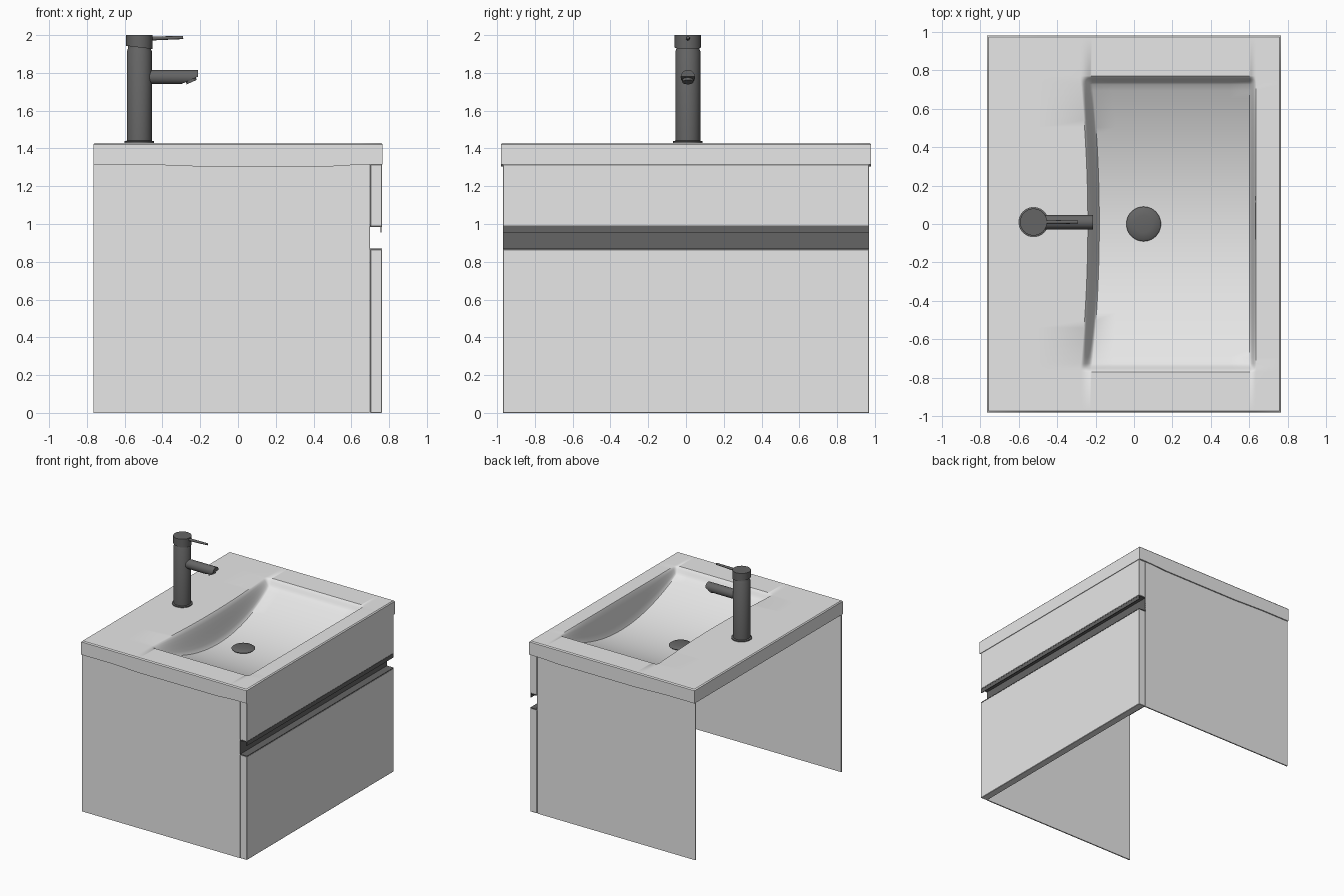
import bpy, bmesh, math
from mathutils import Vector

if "Cube" in bpy.data.objects:
    bpy.data.objects.remove(bpy.data.objects["Cube"])


def material(name, value):
    m = bpy.data.materials.new(name)
    m.use_nodes = True
    color = (value, value, value, 1)
    m.diffuse_color = color
    m.node_tree.nodes["Principled BSDF"].inputs["Base Color"].default_value = color
    return m


WHITE = material("white lacquer", 0.8)
DARK = material("dark metal", 0.13)


def finish(name, bm, mat, smooth=False):
    bmesh.ops.recalc_face_normals(bm, faces=bm.faces)
    me = bpy.data.meshes.new(name)
    bm.to_mesh(me)
    bm.free()
    me.materials.append(mat)
    ob = bpy.data.objects.new(name, me)
    bpy.context.collection.objects.link(ob)
    if smooth:
        bpy.ops.object.select_all(action='DESELECT')
        ob.select_set(True)
        bpy.context.view_layer.objects.active = ob
        bpy.ops.object.shade_smooth_by_angle(angle=math.radians(40))
    return ob


def box(name, lo, hi, mat, bevel=0):
    bm = bmesh.new()
    bmesh.ops.create_cube(bm, size=1)
    for v in bm.verts:
        v.co = [lo[i] if v.co[i] < 0 else hi[i] for i in range(3)]
    if bevel:
        bmesh.ops.bevel(bm, geom=bm.edges[:], offset=bevel, segments=1, affect='EDGES')
    return finish(name, bm, mat)


def rod(bm, start, end, r1, r2=None, sides=32):
    """Capped cylinder or cone between two points."""
    a, b = Vector(start), Vector(end)
    axis = b - a
    mat = axis.to_track_quat('Z', 'Y').to_matrix().to_4x4()
    mat.translation = (a + b) / 2
    return bmesh.ops.create_cone(bm, cap_ends=True, segments=sides, radius1=r1,
                                 radius2=r1 if r2 is None else r2,
                                 depth=axis.length, matrix=mat)["verts"]


def lathe(name, x, y, profile, mat, sides=40):
    """Revolve (radius, z) pairs about a vertical axis."""
    bm = bmesh.new()
    verts = [bm.verts.new((x + r, y, z)) for r, z in profile]
    edges = [bm.edges.new(p) for p in zip(verts, verts[1:])]
    bmesh.ops.spin(bm, geom=verts + edges, cent=(x, y, 0), axis=(0, 0, 1),
                   angle=math.tau, steps=sides)
    bmesh.ops.remove_doubles(bm, verts=bm.verts, dist=0.0002)
    return finish(name, bm, mat, True)


# Cabinet: two thin side panels, open back and bottom
for name, y in (("right_side_panel", -0.97), ("left_side_panel", 0.96)):
    box(name, (-0.765, y, 0), (0.697, y + 0.01, 1.316), WHITE)

# Drawer fronts
box("lower_drawer_front", (0.7, -0.97, 0), (0.762, 0.97, 0.865), WHITE, 0.003)
box("upper_drawer_front", (0.7, -0.97, 0.99), (0.762, 0.97, 1.316), WHITE, 0.003)

# Dark finger-pull channel between the drawers
box("channel_back", (0.692, -0.97, 0.865), (0.7, 0.97, 0.99), DARK)
box("channel_floor", (0.7, -0.97, 0.864), (0.762, 0.97, 0.87), DARK)
box("channel_top", (0.7, -0.97, 0.984), (0.762, 0.97, 0.991), DARK)
box("channel_lip", (0.755, -0.97, 0.955), (0.761, 0.97, 0.988), DARK)

# Washbasin: slab with a curved trough, top and underside from one grid
HX, HY, BOWL_Y = 0.765, 0.98, 0.77
TOP, BOTTOM, ROUND = 1.43, 1.315, 0.008


def smoothstep(t):
    t = min(max(t, 0), 1)
    return t * t * (3 - 2 * t)


def depth(y):
    t = abs(y) / BOWL_Y
    if t >= 1:
        return 0
    return 0.035 * smoothstep((BOWL_Y - abs(y)) / 0.045) + 0.205 * (1 - t * t)


def columns(y):
    """(x, bowl factor) pairs across the slab at a given y."""
    rim = -0.24 - 0.04 * min(1, abs(y) / BOWL_Y) ** 2
    cols = [(-HX, 0), (-HX + ROUND, 0), (-0.5, 0)]
    cols += [(rim + 0.06 * i / 8, smoothstep(i / 8)) for i in range(9)]
    cols += [(rim + 0.06 + (0.54 - rim) * i / 8, 1) for i in range(1, 8)]
    cols += [(0.6 + 0.035 * i / 6, 1 - smoothstep(i / 6)) for i in range(7)]
    return cols + [(HX - ROUND, 0), (HX, 0)]


half = [BOWL_Y * i / 20 for i in range(1, 19)]
half += [BOWL_Y - 0.045 + 0.009 * i for i in range(6)] + [HY - ROUND, HY]
rows = [-y for y in reversed(half)] + [0] + half
bm = bmesh.new()
upper, lower = [], []
for y in rows:
    up, low = [], []
    for x, f in columns(y):
        edge = abs(x) >= HX - 1e-6 or abs(y) >= HY - 1e-6
        drop = f * depth(y)
        up.append(bm.verts.new((x, y, TOP - drop - ROUND * edge)))
        sag = 0.01 * smoothstep((x + 0.45) / 0.25) * smoothstep((0.68 - x) / 0.2)
        low.append(bm.verts.new((x, y, BOTTOM - sag - 0.8 * drop)))
    upper.append(up)
    lower.append(low)
nr, nc = len(rows), len(upper[0])
for sheet in (upper, lower):
    for j in range(nr - 1):
        for i in range(nc - 1):
            bm.faces.new((sheet[j][i], sheet[j][i + 1], sheet[j + 1][i + 1], sheet[j + 1][i]))
rim = [(0, i) for i in range(nc)] + [(j, nc - 1) for j in range(1, nr)]
rim += [(nr - 1, i) for i in range(nc - 2, -1, -1)] + [(j, 0) for j in range(nr - 2, 0, -1)]
for (a, b), (c, d) in zip(rim, rim[1:] + rim[:1]):
    bm.faces.new((upper[a][b], upper[c][d], lower[c][d], lower[a][b]))
finish("washbasin", bm, WHITE, True)

# Drain plug: domed cap on a stem
lathe("drain_plug", 0.05, 0, [(0, 1.17), (0.05, 1.17), (0.05, 1.203), (0.085, 1.207),
                              (0.09, 1.213), (0.08, 1.221), (0.045, 1.226), (0, 1.228)], DARK)

# Faucet body: base flange, column and neck
FX, FY = -0.522, 0.01
lathe("faucet_body", FX, FY, [(0, 1.425), (0.078, 1.425), (0.078, 1.438), (0.066, 1.441),
                              (0.066, 1.915), (0.062, 1.922), (0.06, 1.945), (0, 1.945)], DARK)

# Faucet cap with a slanted lower edge
bm = bmesh.new()
for v in rod(bm, (FX, FY, 1.935), (FX, FY, 2.0), 0.07, sides=40):
    if v.co.z < 1.96:
        v.co.z -= 0.12 * (v.co.x - FX)
finish("faucet_cap", bm, DARK, True)

# Lever handle
bm = bmesh.new()
rod(bm, (FX + 0.05, FY, 1.982), (-0.29, FY, 1.987), 0.011, 0.008, 16)
finish("faucet_lever", bm, DARK, True)

# Spout, cut obliquely underneath at its tip, with an aerator
bm = bmesh.new()
rod(bm, (FX + 0.04, FY, 1.778), (-0.212, FY, 1.778), 0.038)
cut_at, normal = Vector((-0.25, FY, 1.763)), Vector((0.4, 0, -0.9)).normalized()
cut = bmesh.ops.bisect_plane(bm, geom=bm.verts[:] + bm.edges[:] + bm.faces[:], plane_co=cut_at,
                             plane_no=normal, clear_outer=True)
bmesh.ops.holes_fill(bm, edges=[e for e in cut["geom_cut"] if isinstance(e, bmesh.types.BMEdge)])
finish("faucet_spout", bm, DARK, True)
bm = bmesh.new()
rod(bm, cut_at - normal * 0.01, cut_at + normal * 0.013, 0.029)
finish("faucet_aerator", bm, DARK, True)
